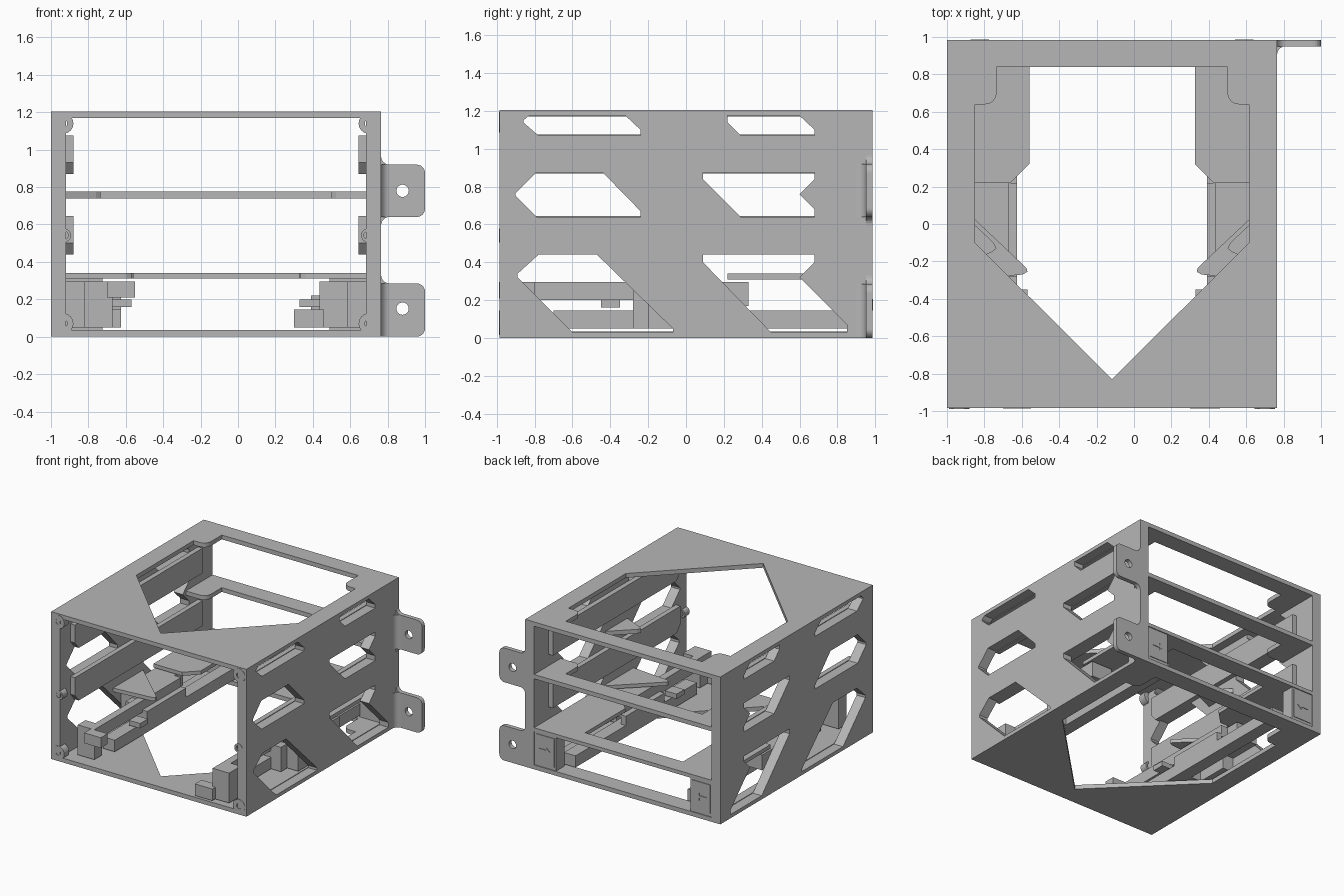
import bpy, bmesh, math

if "Cube" in bpy.data.objects:
    bpy.data.objects.remove(bpy.data.objects["Cube"])

CX = -0.1175            # mirror plane of the housing
L, R = -1.0, 0.765      # outer wall faces
IL, IR = -0.92, 0.685   # inner wall faces
F, B, H = -0.985, 0.985, 1.205

grey = bpy.data.materials.new("plain_grey")
grey.diffuse_color = (0.47, 0.47, 0.47, 1)
grey.use_nodes = True
grey.node_tree.nodes["Principled BSDF"].inputs["Base Color"].default_value = grey.diffuse_color


def flip(pts):
    return [(2 * CX - x, y) for x, y in pts]


def sym(left):
    return left + flip(left)[::-1]


def arc(cx, cy, r, a0, a1, n=6):
    return [(cx + r * math.cos(math.radians(a0 + (a1 - a0) * i / n)),
             cy + r * math.sin(math.radians(a0 + (a1 - a0) * i / n))) for i in range(n + 1)]


def circle(cx, cy, r):
    return arc(cx, cy, r, 0, 345, 23)


def plate(name, loops, axis, lo, hi):
    """Flat outline with holes, extruded along one axis."""
    cu = bpy.data.curves.new(name, 'CURVE')
    cu.dimensions = '2D'
    cu.fill_mode = 'BOTH'
    cu.extrude = (hi - lo) / 2
    for loop in loops:
        s = cu.splines.new('POLY')
        s.points.add(len(loop) - 1)
        for p, (u, v) in zip(s.points, loop):
            p.co = (u, v, 0, 1)
        s.use_cyclic_u = True
    tmp = bpy.data.objects.new(name + "_tmp", cu)
    bpy.context.collection.objects.link(tmp)
    bpy.context.view_layer.update()
    me = bpy.data.meshes.new_from_object(tmp.evaluated_get(bpy.context.evaluated_depsgraph_get()))
    bpy.data.objects.remove(tmp)
    bm = bmesh.new()
    bm.from_mesh(me)
    mid = (lo + hi) / 2
    for v in bm.verts:
        a, b, c = v.co.x, v.co.y, v.co.z + mid
        v.co = {'x': (c, a, b), 'y': (a, c, b), 'z': (a, b, c)}[axis]
    bmesh.ops.remove_doubles(bm, verts=bm.verts, dist=1e-5)
    bmesh.ops.recalc_face_normals(bm, faces=bm.faces)
    for f in bm.faces:
        f.smooth = False
    bm.to_mesh(me)
    bm.free()
    me.materials.clear()
    me.materials.append(grey)
    ob = bpy.data.objects.new(name, me)
    bpy.context.collection.objects.link(ob)
    return ob


def both(name, loops, axis, lo, hi):
    """Left part plus its mirror image on the right."""
    plate("left_" + name, loops, axis, lo, hi)
    if axis == 'x':
        plate("right_" + name, loops, axis, 2 * CX - hi, 2 * CX - lo)
    else:
        plate("right_" + name, [flip(l) for l in loops], axis, lo, hi)


def rect(u0, u1, v0, v1):
    return [(u0, v0), (u1, v0), (u1, v1), (u0, v1)]


def box(name, x, y, z, pair=True):
    (both if pair else plate)(name, [rect(*x, *y)], 'z', *z)


# side walls with their six windows (y, z)
windows = [
    [(-.86, 1.15), (-.83, 1.175), (-.32, 1.175), (-.24, 1.10), (-.24, 1.07), (-.78, 1.07), (-.86, 1.14)],
    [(.22, 1.175), (.60, 1.175), (.68, 1.10), (.68, 1.07), (.29, 1.07), (.22, 1.14)],
    [(-.79, .875), (-.44, .875), (-.24, .67), (-.24, .64), (-.79, .64), (-.90, .75), (-.90, .765)],
    [(.09, .875), (.68, .875), (.68, .84), (.60, .76), (.68, .68), (.68, .64), (.29, .64), (.09, .84)],
    [(-.78, .44), (-.47, .44), (-.07, .05), (-.07, .03), (-.60, .03), (-.89, .32), (-.89, .34)],
    [(.09, .44), (.68, .44), (.68, .40), (.60, .32), (.85, .07), (.85, .03), (.45, .03), (.09, .40)],
]
both("side_wall", [rect(F, B, 0, H)] + windows, 'x', L, IL)

# top and bottom plates with the pointed opening
corner = arc(-.795, .70, .06, -90, 0)
opening = sym([(-.85, -.10), (-.85, .64)] + corner + [(-.735, .84)]) + [(CX, -.83)]
for name, z in (("bottom_plate", (0, .035)), ("top_plate", (H - .035, H))):
    plate(name, [rect(IL, IR, F, B), opening], 'z', *z)

# rear shelves
plate("upper_shelf", [sym([(IL, B), (IL, .64)] + corner + [(-.735, .84)])], 'z', .74, .775)
plate("lower_shelf", [sym([(IL, B), (IL, .22), (-.66, .22), (-.56, .32), (-.56, .84)])], 'z', .31, .34)

# pointed side gussets
both("lower_gusset", [[(IL, .09), (-.575, -.235), (-.57, -.255), (-.595, -.27), (IL, -.30)]], 'z', .31, .34)
both("upper_gusset", [[(IL, .06), (-.75, -.10), (-.735, -.13), (-.76, -.15), (IL, -.22)]], 'z', .74, .775)

# guide rails on the inner walls, tapered underneath at the front
for name, z in (("middle_guide", .44), ("top_guide", .87)):
    both(name, [[(-.85, z + .205), (-.85, z + .06), (-.80, z), (.80, z), (.80, z + .205)]], 'x', IL, -.88)

# screw bosses around the front opening
for name, x, z, r in (("top_boss", -.935, 1.14, .055), ("middle_boss", -.93, .542, .037),
                      ("bottom_boss", -.935, .07, .055)):
    both(name, [circle(x, z, r), circle(x, z, .022)], 'y', F - .003, F + .06)

# lower slide rails
box("slide_mount", (IL, -.73), (-.20, .33), (.17, .295))
box("slide_upper_bar", (-.73, -.67), (-.90, .22), (.20, .295))
box("slide_lower_bar", (-.73, -.625), (-.70, .87), (.05, .145))
box("slide_post", (-.82, -.67), (-.28, -.20), (.05, .25))
box("slide_middle_bar", (-.67, -.625), (-.28, .22), (.145, .22))
box("slide_wall_bar", (IL, -.82), (-.20, .06), (.05, .20))

# latch heads at the front, one high and one low
box("left_latch_head", (-.70, -.55), (F - .002, -.90), (.21, .295), False)
box("left_latch_foot", (-.82, -.67), (-.90, -.80), (.05, .295), False)
box("left_latch_tooth", (-.67, -.57), (-.45, -.35), (.16, .20), False)
box("right_latch_head", (.30, .46), (F - .002, -.90), (.05, .145), False)
box("right_latch_foot", (.435, .585), (-.95, -.80), (.05, .295), False)
box("right_latch_tooth", (.33, .435), (-.45, -.35), (.16, .20), False)

# rear end blocks with a raised arrow
box("end_block", (IL, -.725), (.87, B - .008), (.035, .31))
both("end_panel", [rect(-.905, -.74, .06, .295)], 'y', B - .01, B - .003)
ax, az = -.775, .175
both("end_arrow", [[(ax, az), (ax - .035, az + .03), (ax - .035, az + .01), (ax - .10, az + .01),
                    (ax - .10, az - .01), (ax - .035, az - .01), (ax - .035, az - .03)]], 'y', B - .005, B + .002)

# mounting ears on the right, with fillets into the wall
top_arc = arc(.81, .965, .045, 180, 270)
ear_end = arc(.955, .685, .045, -90, 0) + arc(.955, .875, .045, 0, 90)
upper_ear = arc(.81, .595, .045, 180, 90) + ear_end + top_arc[::-1]
plate("upper_ear", [upper_ear, circle(.88, .78, .033)], 'y', .95, B)
lower_ear = ([(R, 0)] + arc(.955, .045, .045, -90, 0) + arc(.955, .24, .045, 0, 90)
             + arc(.81, .33, .045, 270, 180))
plate("lower_ear", [lower_ear, circle(.88, .15, .033)], 'y', .95, B)
fillet = [(R, .95)] + arc(.81, .905, .045, 180, 90)
plate("upper_ear_fillet", [fillet], 'z', .64, .92)
plate("lower_ear_fillet", [fillet], 'z', 0, .285)
